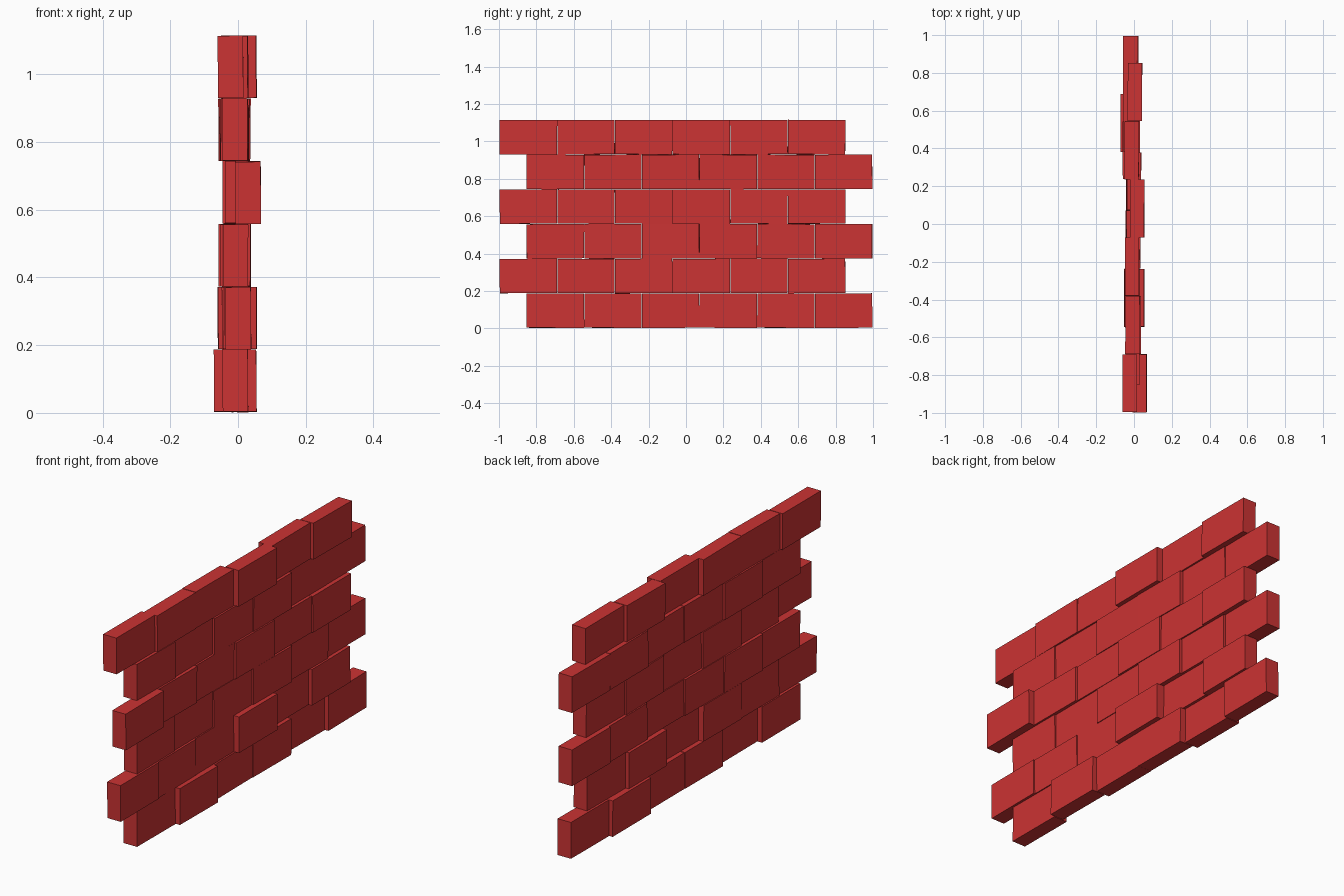
import bpy, random
from mathutils import Matrix, Vector

if "Cube" in bpy.data.objects:
    bpy.data.objects.remove(bpy.data.objects["Cube"])

random.seed(4)
red = bpy.data.materials.new("brick red")
red.diffuse_color = (0.6, 0.033, 0.033, 1)
red.use_nodes = True
red.node_tree.nodes["Principled BSDF"].inputs["Base Color"].default_value = red.diffuse_color

PITCH_Y, PITCH_Z, DEPTH = 0.3083, 0.1855, 0.075

# How far each brick is pushed in or out, by course from the bottom up
PUSH = [
    (-.008, .017, -.006, -.004, -.033, -.013),
    (.001, -.005, -.010, .018, -.022, -.004),
    (-.008, -.014, -.008, .000, -.012, -.020),
    (.030, .000, -.008, .002, -.006, .001),
    (-.008, -.014, -.004, -.001, -.018, -.020),
    (-.022, -.008, -.010, .017, -.012, .005),
]


def brick(name, center):
    # Slightly crooked box
    bpy.ops.mesh.primitive_cube_add(size=1)
    ob = bpy.context.object
    ob.name = name
    size = Matrix.Diagonal((DEPTH, PITCH_Y - 0.002, PITCH_Z - 0.002, 1))
    tilt = (Matrix.Rotation(random.uniform(-.008, .008), 4, 'X')
            @ Matrix.Rotation(random.uniform(-.01, .01), 4, 'Y')
            @ Matrix.Rotation(random.uniform(-.006, .006), 4, 'Z'))
    ob.data.transform(Matrix.Translation(Vector(center)) @ tilt @ size)
    ob.data.materials.append(red)


# Courses, staggered by half a brick
for row, pushes in enumerate(PUSH):
    start = -0.853 if row % 2 == 0 else -0.997
    for col, x in enumerate(pushes):
        brick(f"brick_row{row + 1}_{col + 1}",
              (x, start + (col + .5) * PITCH_Y, 0.002 + (row + .5) * PITCH_Z))
